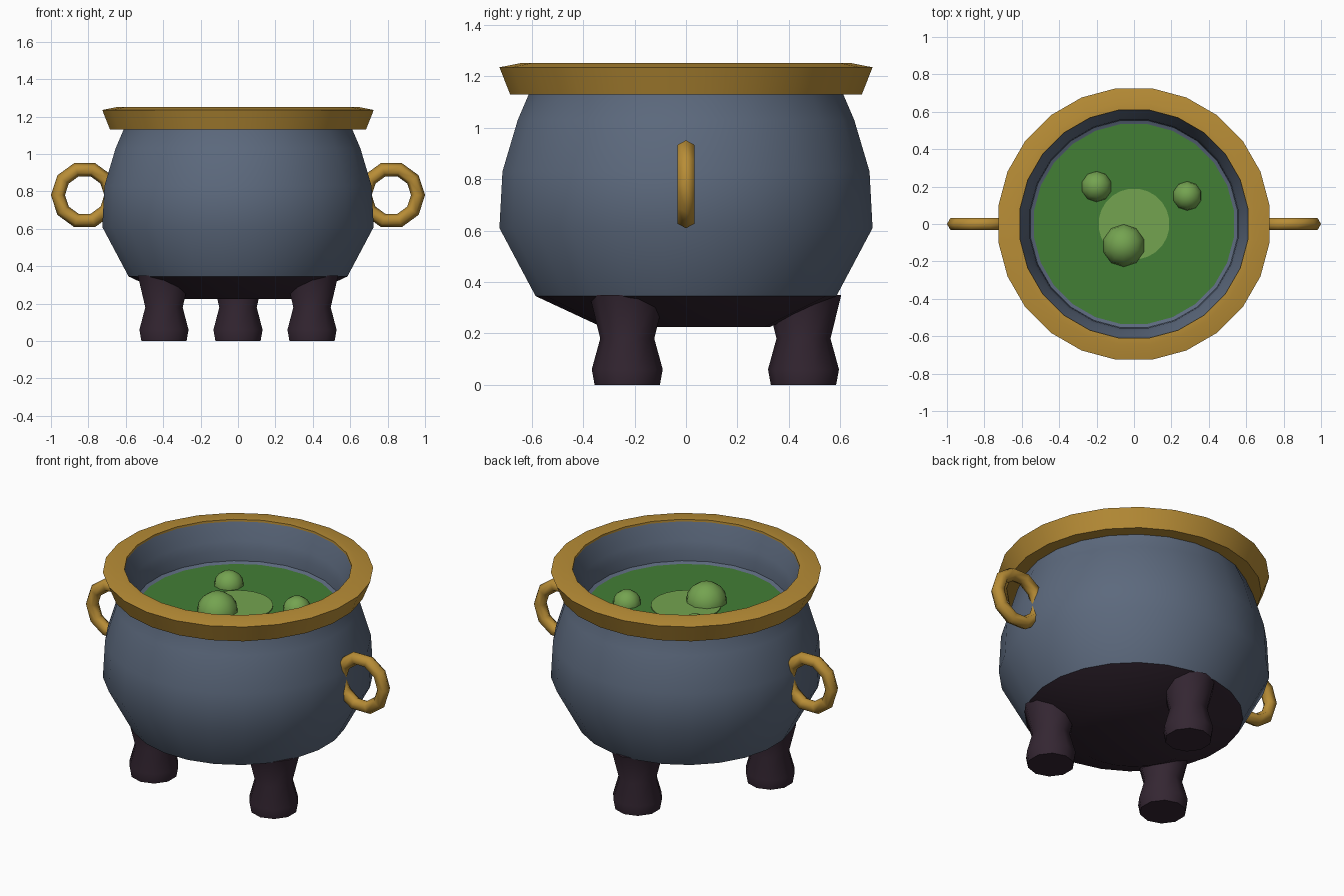
import bpy, bmesh, math
from mathutils import Matrix

if "Cube" in bpy.data.objects:
    bpy.data.objects.remove(bpy.data.objects["Cube"])


def material(name, srgb):
    m = bpy.data.materials.new(name)
    lin = [((c / 255 + 0.055) / 1.055) ** 2.4 for c in srgb]
    m.diffuse_color = (*lin, 1)
    m.use_nodes = True
    m.node_tree.nodes["Principled BSDF"].inputs["Base Color"].default_value = m.diffuse_color
    return m


SLATE = material("slate iron", (92, 105, 125))
DARK = material("dark iron", (52, 38, 50))
GOLD = material("aged gold", (184, 141, 54))
GREEN = material("green brew", (66, 126, 53))
LIGHT = material("light green brew", (116, 163, 80))


def finish(name, bm, mats, angle=40):
    """Turn a bmesh into a smooth-shaded object with sharp edges kept."""
    bmesh.ops.recalc_face_normals(bm, faces=bm.faces)
    me = bpy.data.meshes.new(name)
    bm.to_mesh(me)
    bm.free()
    for m in mats:
        me.materials.append(m)
    ob = bpy.data.objects.new(name, me)
    bpy.context.collection.objects.link(ob)
    bpy.ops.object.select_all(action='DESELECT')
    bpy.context.view_layer.objects.active = ob
    ob.select_set(True)
    bpy.ops.object.shade_smooth_by_angle(angle=math.radians(angle))
    return ob


def lathe(profile, sides, closed=False, cap_start=False, cap_end=False):
    """Spin a list of (radius, height) points around z."""
    bm = bmesh.new()
    rings = []
    for r, z in profile:
        ring = []
        for i in range(sides):
            a = math.tau * (i + 0.5) / sides
            ring.append(bm.verts.new((r * math.cos(a), r * math.sin(a), z)))
        rings.append(ring)
    pairs = list(zip(rings, rings[1:]))
    if closed:
        pairs.append((rings[-1], rings[0]))
    for a, b in pairs:
        for i in range(sides):
            j = (i + 1) % sides
            bm.faces.new((a[i], a[j], b[j], b[i]))
    if cap_start:
        bm.faces.new(rings[0])
    if cap_end:
        bm.faces.new(rings[-1])
    return bm


# Pot: outer belly, lip and inner wall, with a dark underside
bm = lathe([(0.33, 0.225), (0.59, 0.345), (0.732, 0.61), (0.72, 0.83),
            (0.66, 1.03), (0.617, 1.13), (0.617, 1.245), (0.575, 1.14),
            (0.562, 1.09), (0.558, 1.03), (0.52, 1.01)], 24,
           cap_start=True, cap_end=True)
for f in bm.faces:
    f.material_index = 1 if f.calc_center_median().z < 0.34 else 0
finish("pot", bm, [SLATE, DARK], 35)

# Gold rim
bm = lathe([(0.61, 1.13), (0.69, 1.13), (0.732, 1.235), (0.65, 1.251),
            (0.615, 1.251)], 24, closed=True)
finish("rim", bm, [GOLD], 35)

# Brew surface with a paler spot in the middle
finish("brew", lathe([(0.54, 1.02), (0.54, 1.0)], 24, cap_start=True), [GREEN])
finish("brew_spot", lathe([(0.19, 1.026), (0.19, 1.02)], 24, cap_start=True), [LIGHT])

# Bubbles half sunk in the brew
for x, y, r in [(-0.055, -0.115, 0.115), (-0.2, 0.2, 0.083), (0.285, 0.15, 0.079)]:
    bm = bmesh.new()
    bmesh.ops.create_uvsphere(bm, u_segments=10, v_segments=8, radius=r)
    bmesh.ops.translate(bm, verts=bm.verts, vec=(x, y, 1.015))
    finish("bubble", bm, [LIGHT], 50)

# Three legs spaced evenly
for k in range(3):
    a = math.radians(90 + 120 * k)
    bm = lathe([(0.127, 0), (0.138, 0.06), (0.105, 0.18), (0.147, 0.35)], 10,
               cap_start=True, cap_end=True)
    bmesh.ops.translate(bm, verts=bm.verts,
                        vec=(0.457 * math.cos(a), 0.457 * math.sin(a), 0))
    finish("leg", bm, [DARK], 50)

# Ring handles on both sides
for side in (-1, 1):
    tube = [(0.1425 + 0.0375 * math.cos(math.tau * i / 6),
             0.0375 * math.sin(math.tau * i / 6)) for i in range(6)]
    bm = lathe(tube, 10, closed=True)
    bm.transform(Matrix.Translation((0.82 * side, 0, 0.78))
                 @ Matrix.Rotation(math.pi / 2, 4, 'X')
                 @ Matrix.Rotation(math.pi / 10, 4, 'Z'))
    finish("handle", bm, [GOLD], 65)
